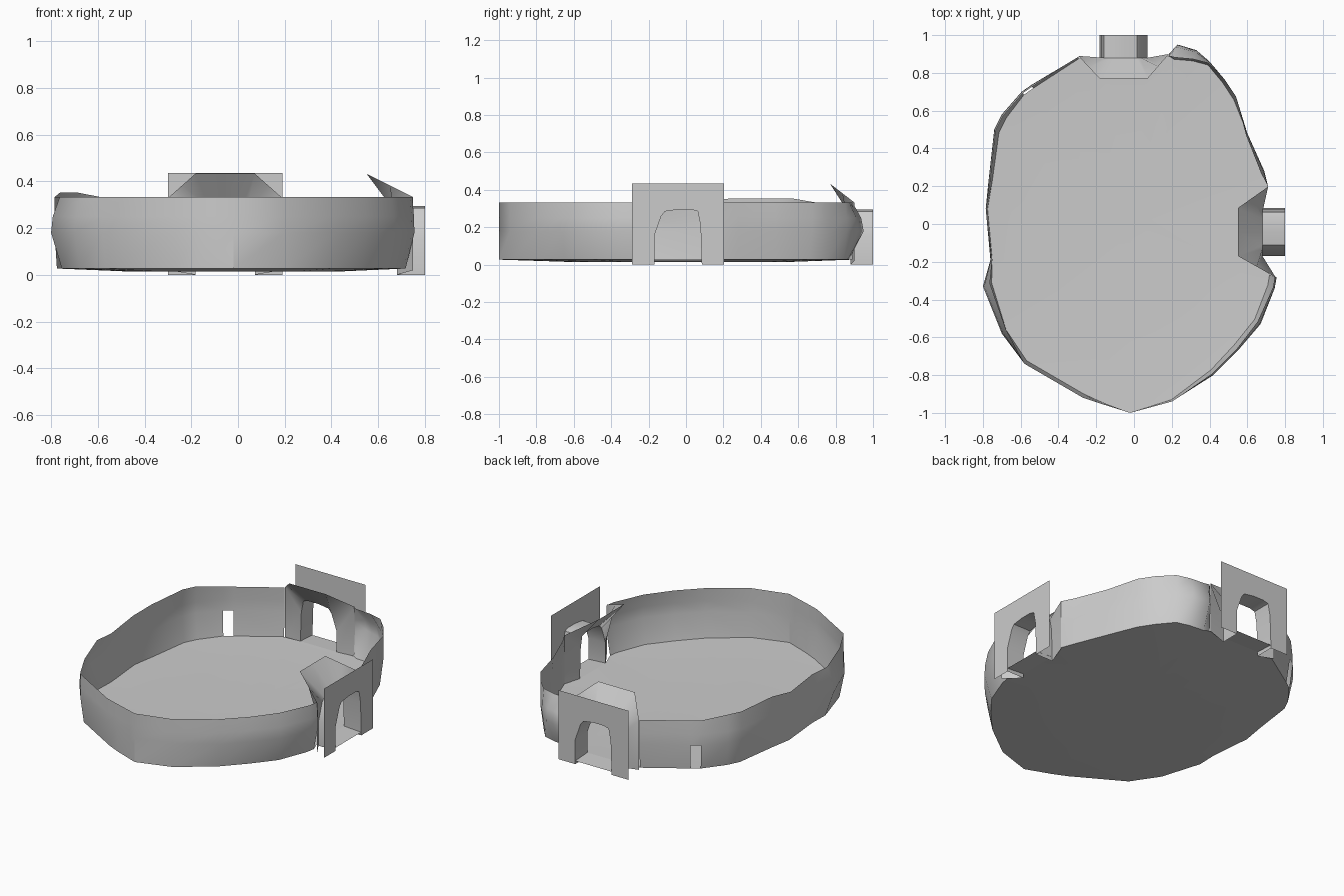
import bpy, math

if "Cube" in bpy.data.objects:
    bpy.data.objects.remove(bpy.data.objects["Cube"])

# Wall plan: x, y, bottom inset, top inset (insets go toward the centre)
EAST = [(.185, .90, .01, .01), (.23, .95, .08, .07), (.33, .92, .06, .05), (.40, .86, .02, .01),
        (.48, .765, .02, 0), (.54, .675, .02, 0), (.60, .48, 0, .01), (.69, .28, .01, .02),
        (.71, .1975, 0, 0)]
WEST = [(.755, -.2825, .04, .01), (.745, -.34, .04, .01), (.67, -.53, .04, .02), (.55, -.67, .035, .01),
        (.42, -.80, .03, .01), (.20, -.94, .01, 0), (-.02, -1, 0, 0), (-.18, -.95, .01, 0),
        (-.27, -.92, .02, 0), (-.58, -.74, .02, 0), (-.70, -.58, .03, .03), (-.80, -.33, .05, .04),
        (-.76, -.19, .01, .01), (-.785, .08, .01, 0), (-.77, .23, .02, .01), (-.74, .50, .03, .01),
        (-.70, .58, .03, .01), (-.595, .70, .02, .01), (-.545, .735, .02, .01), (-.295, .885, .01, 0)]
SLOT = 17          # column of WEST with the narrow opening
FLOOR_Z = .027

# Doorway arch: sideways offset, height
ARCH = [(-.127, 0), (-.127, .155), (-.09, .26), (-.07, .285), (0, .295),
        (.07, .295), (.105, .285), (.12, .21), (.127, 0)]


def make(name, verts, faces, smooth=True):
    mesh = bpy.data.meshes.new(name)
    mesh.from_pydata(verts, [], faces)
    obj = bpy.data.objects.new(name, mesh)
    bpy.context.collection.objects.link(obj)
    if smooth:
        bpy.ops.object.select_all(action='DESELECT')
        obj.select_set(True)
        bpy.context.view_layer.objects.active = obj
        bpy.ops.object.shade_smooth_by_angle(angle=math.radians(35))
    return obj


def inset(p, amount):
    k = 1 - amount / math.hypot(p[0], p[1])
    return p[0] * k, p[1] * k


def strip(name, rows, skip=(), smooth=True):
    """Quads between successive rows of points; skip lists (row, column)."""
    n = len(rows[0])
    verts = [v for r in rows for v in r]
    faces = [(r * n + c, r * n + c + 1, (r + 1) * n + c + 1, (r + 1) * n + c)
             for r in range(len(rows) - 1) for c in range(n - 1) if (r, c) not in skip]
    return make(name, verts, faces, smooth)


def wall(name, plan, skip=()):
    def top(p):
        return .353 if p[0] < -.68 and p[1] > .15 else .333
    rows = [[(*inset(p, p[2]), FLOOR_Z) for p in plan],
            [(*inset(p, 0), .18) for p in plan],
            [(*inset(p, p[3] * .2), .25) for p in plan],
            [(*inset(p, p[3]), top(p)) for p in plan]]
    rows = [r[::-1] for r in rows]
    strip(name, rows, skip)


# Curved walls; the west one has a narrow slot at floor level
wall("wall_east", EAST)
wall("wall_west", WEST, {(0, len(WEST) - 2 - SLOT)})

# Floor dished slightly toward the centre
rim = [inset(p, p[2]) for p in EAST] + [(.68, .085), (.68, -.17)]
rim += [inset(p, p[2]) for p in WEST] + [(-.182, .88), (.072, .88)]
n = len(rim)
verts = [(x, y, FLOOR_Z) for x, y in rim]
verts += [(x * .6, y * .6, .014) for x, y in rim] + [(0, 0, .018)]
faces = []
for i in range(n):
    j = (i + 1) % n
    faces += [(j, i, n + i, n + j), (n + j, n + i, 2 * n)]
make("floor", verts, faces)


def mid(a, b):
    return tuple((s + t) / 2 for s, t in zip(a, b))


def doorway(label, place, d_left, d_right, d_top):
    """Flat frame, short tunnel and flared inner hood. place maps (u, depth, z) to world."""
    w = .245
    border = [(-w, 0), (-w, .155), (-w, .435), (-.07, .435), (0, .435),
              (.07, .435), (w, .435), (w, .21), (w, 0)]
    o = [(-.24, d_left, .02), (-.24, d_left, .333), (-.127, d_top, .433),
         (.127, d_top, .433), (.24, d_right, .333), (.24, d_right, .02)]
    flare = [o[0], o[1], mid(o[1], o[2]), o[2], mid(o[2], o[3]), o[3], mid(o[3], o[4]), o[4], o[5]]
    front = [place(u, 0, z) for u, z in ARCH]
    back = [place(u, .12, z) for u, z in ARCH]
    strip(label + "_door_frame", [[place(u, 0, z) for u, z in border], front], smooth=False)
    strip(label + "_door_tunnel", [front, back])
    strip(label + "_door_hood", [back, [place(*p) for p in flare]])
    # Threshold carrying the floor out to the frame
    strip(label + "_door_threshold", [[place(u, d, z) for u in (-.127, .127)]
                                      for d, z in ((0, .02), (.12, FLOOR_Z))], smooth=False)


# Two matching doorways, a quarter turn apart
doorway("right", lambda u, d, z: (.8 - d, u - .0425, z), .05, .09, .25)
doorway("back", lambda u, d, z: (-.055 - u, 1 - d, z), .10, .11, .23)
